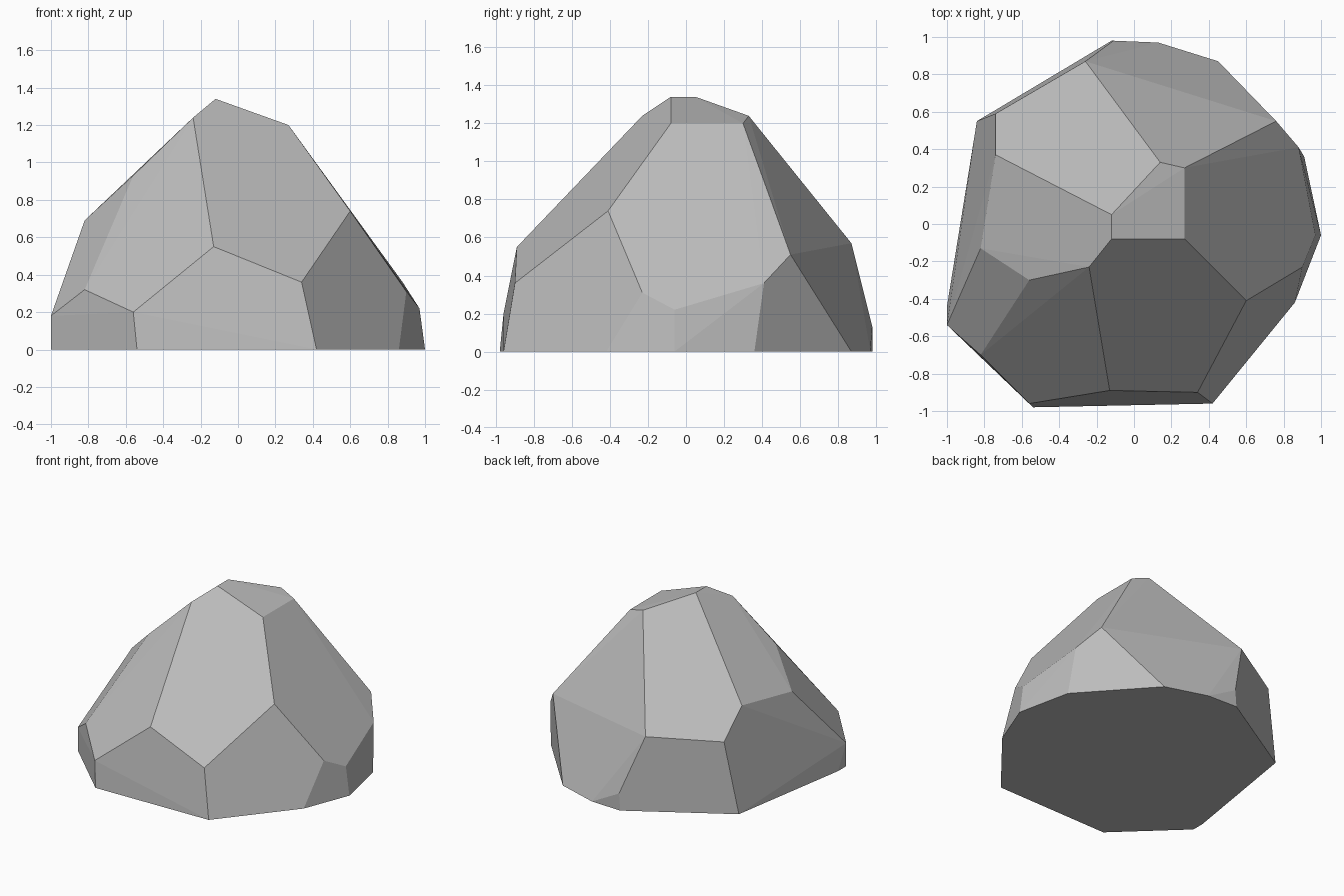
import bpy
import bmesh
import math

# Remove the default cube only
default_cube = bpy.data.objects.get("Cube")
if default_cube:
    bpy.data.objects.remove(default_cube, do_unlink=True)


def make_material(name, colour):
    material = bpy.data.materials.new(name)
    material.use_nodes = True
    material.diffuse_color = colour
    shader = next(n for n in material.node_tree.nodes if n.type == "BSDF_PRINCIPLED")
    shader.inputs["Base Color"].default_value = colour
    shader.inputs["Roughness"].default_value = 0.9
    return material


def faceted_stone(name, corner_rings, material):
    """Wrap flat facets around rings of corners and merge coplanar triangles."""
    bm = bmesh.new()
    for ring in corner_rings:
        for corner in ring:
            bm.verts.new(corner)
    hull = bmesh.ops.convex_hull(bm, input=bm.verts[:])
    loose = {v for v in hull["geom_interior"] + hull["geom_unused"]
             if isinstance(v, bmesh.types.BMVert)}
    bmesh.ops.delete(bm, geom=list(loose), context="VERTS")
    bmesh.ops.dissolve_limit(bm, angle_limit=math.radians(3),
                             verts=bm.verts[:], edges=bm.edges[:])
    bmesh.ops.recalc_face_normals(bm, faces=bm.faces[:])
    for face in bm.faces:
        face.smooth = False

    mesh = bpy.data.meshes.new(name)
    bm.to_mesh(mesh)
    bm.free()
    mesh.materials.append(material)
    stone = bpy.data.objects.new(name, mesh)
    bpy.context.scene.collection.objects.link(stone)
    return stone


# Sloping cap at the summit
crown = [(-.12, .05, 1.34), (-.12, -.08, 1.34), (.27, -.08, 1.2),
         (.27, .3, 1.2), (.14, .33, 1.24)]

# Upper corners where the long slopes meet
shoulder = [(-.24, -.23, 1.24), (-.56, -.3, .93), (-.82, -.13, .69),
            (-.74, .37, .75), (-.74, .59, .55), (-.26, .87, .57),
            (.76, .55, .51), (.6, -.41, .74), (-.13, -.89, .55)]

# Lower corners above the steep skirt facets
skirt = [(.34, -.9, .36), (.9, -.23, .31), (.97, -.06, .22),
         (.88, .41, .36), (-.11, .98, .13), (-1, -.54, .18),
         (-.82, -.7, .32), (-.56, -.96, .2)]

# Outline resting on the ground
footprint = [(-.54, -.98), (.42, -.96), (.86, -.42), (1, -.06), (.91, .36),
             (.45, .87), (.13, .97), (-.12, .98), (-.84, .55),
             (-1, -.44), (-1, -.54)]
base = [(x, y, 0) for x, y in footprint]

stone_grey = make_material("stone grey", (.5, .5, .5, 1))
faceted_stone("boulder", [crown, shoulder, skirt, base], stone_grey)
